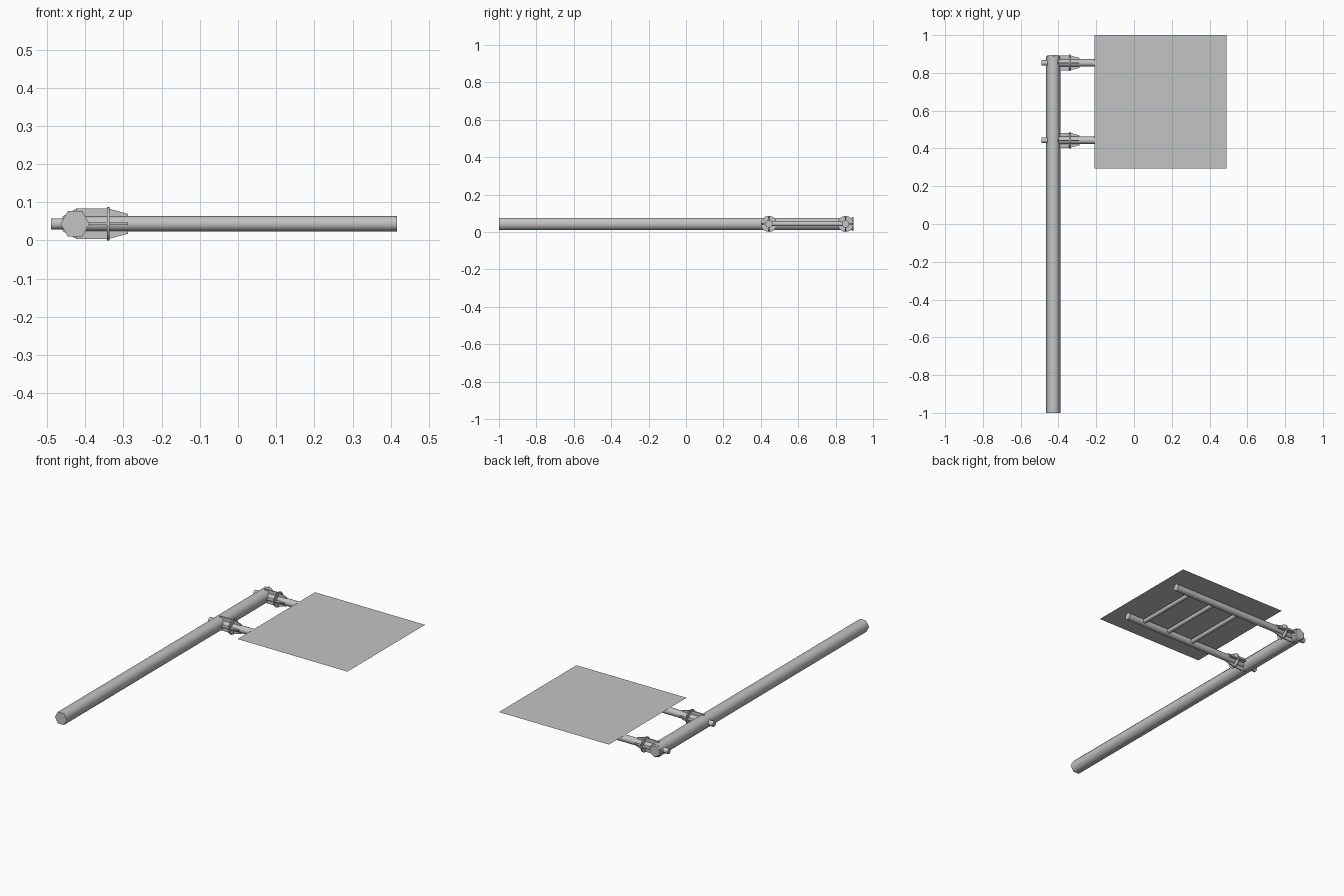
import bpy
import bmesh
import math
from mathutils import Matrix, Vector

if "Cube" in bpy.data.objects:
    bpy.data.objects.remove(bpy.data.objects["Cube"], do_unlink=True)

# One galvanised metal colour for everything
grey = bpy.data.materials.new("galvanised_grey")
grey.use_nodes = True
colour = (0.55, 0.55, 0.55, 1)
grey.diffuse_color = colour
grey.node_tree.nodes["Principled BSDF"].inputs["Base Color"].default_value = colour

AXIS_Z = 0.0435
POLE_X = -0.427
ARM_YS = {"front": 0.443, "rear": 0.853}


def finish(name, bm, smooth_angle=None):
    bmesh.ops.recalc_face_normals(bm, faces=bm.faces)
    mesh = bpy.data.meshes.new(name)
    bm.to_mesh(mesh)
    bm.free()
    mesh.materials.append(grey)
    obj = bpy.data.objects.new(name, mesh)
    bpy.context.collection.objects.link(obj)
    if smooth_angle:
        bpy.ops.object.select_all(action="DESELECT")
        obj.select_set(True)
        bpy.context.view_layer.objects.active = obj
        bpy.ops.object.shade_smooth_by_angle(angle=math.radians(smooth_angle))
    return obj


def tube(name, start, end, radius, sides, turn=0.0):
    """Capped prism; at turn 0 a corner lies level beside the axis."""
    start, end = Vector(start), Vector(end)
    along = (end - start).normalized()
    side = along.cross(Vector((0, 0, 1)))
    up = side.cross(along)
    bm = bmesh.new()
    rings = []
    for centre in (start, end):
        ring = []
        for i in range(sides):
            a = turn + math.tau * i / sides
            ring.append(bm.verts.new(centre + radius * (side * math.cos(a) + up * math.sin(a))))
        rings.append(ring)
        bm.faces.new(ring)
    for i in range(sides):
        j = (i + 1) % sides
        bm.faces.new((rings[0][i], rings[0][j], rings[1][j], rings[1][i]))
    return finish(name, bm, 62)


def fins(name, y):
    """Four tapered gusset plates around an arm."""
    profile = [(-0.425, 0), (-0.425, 0.04), (-0.34, 0.04), (-0.288, 0.026), (-0.288, 0)]
    bm = bmesh.new()
    for k in range(4):
        turn = Matrix.Translation((0, y, AXIS_Z)) @ Matrix.Rotation(k * math.pi / 2, 4, "X")
        plate = bm.faces.new([bm.verts.new(turn @ Vector((x, -0.003, r))) for x, r in profile])
        grown = bmesh.ops.extrude_face_region(bm, geom=[plate])["geom"]
        moved = [g for g in grown if isinstance(g, bmesh.types.BMVert)]
        bmesh.ops.translate(bm, verts=moved, vec=turn.to_3x3() @ Vector((0, 0.006, 0)))
        # Keep the starting face as the back of the plate
        if not plate.is_valid:
            continue
    return finish(name, bm)


# Hexagonal post with a slightly chamfered far end
tube("post", (POLE_X, -1, AXIS_Z), (POLE_X, 0.888, AXIS_Z), 0.038, 6)
bm = bmesh.new()
bmesh.ops.create_cone(bm, cap_ends=True, segments=6, radius1=0.038, radius2=0.033, depth=0.008)
bmesh.ops.rotate(bm, verts=bm.verts, matrix=Matrix.Rotation(-math.pi / 2, 3, "X"))
bmesh.ops.translate(bm, verts=bm.verts, vec=(POLE_X, 0.892, AXIS_Z))
finish("post_cap", bm)

# Two arms, each with a bolt stub, flange and gussets
for place, y in ARM_YS.items():
    tube(place + "_arm", (POLE_X, y, AXIS_Z), (0.417, y, AXIS_Z), 0.02, 12)
    tube(place + "_bolt", (-0.49, y, AXIS_Z), (POLE_X, y, AXIS_Z), 0.0155, 8, math.pi / 8)
    tube(place + "_flange", (-0.343, y, AXIS_Z), (-0.337, y, AXIS_Z), 0.0435, 12)
    fins(place + "_gussets", y)

# Three rungs joining the arms under the panel
for i in range(3):
    x = 0.14 + 0.17 * (i - 1)
    tube("rung_%d" % (i + 1), (x, ARM_YS["front"], AXIS_Z), (x, ARM_YS["rear"], AXIS_Z), 0.0125, 8)

# Thin flat panel resting on the arms
bm = bmesh.new()
bmesh.ops.create_grid(bm, x_segments=1, y_segments=1, size=0.5)
bmesh.ops.scale(bm, verts=bm.verts, vec=(0.7, 0.705, 1))
bmesh.ops.translate(bm, verts=bm.verts, vec=(0.14, 0.6475, 0.0636))
finish("panel", bm)
